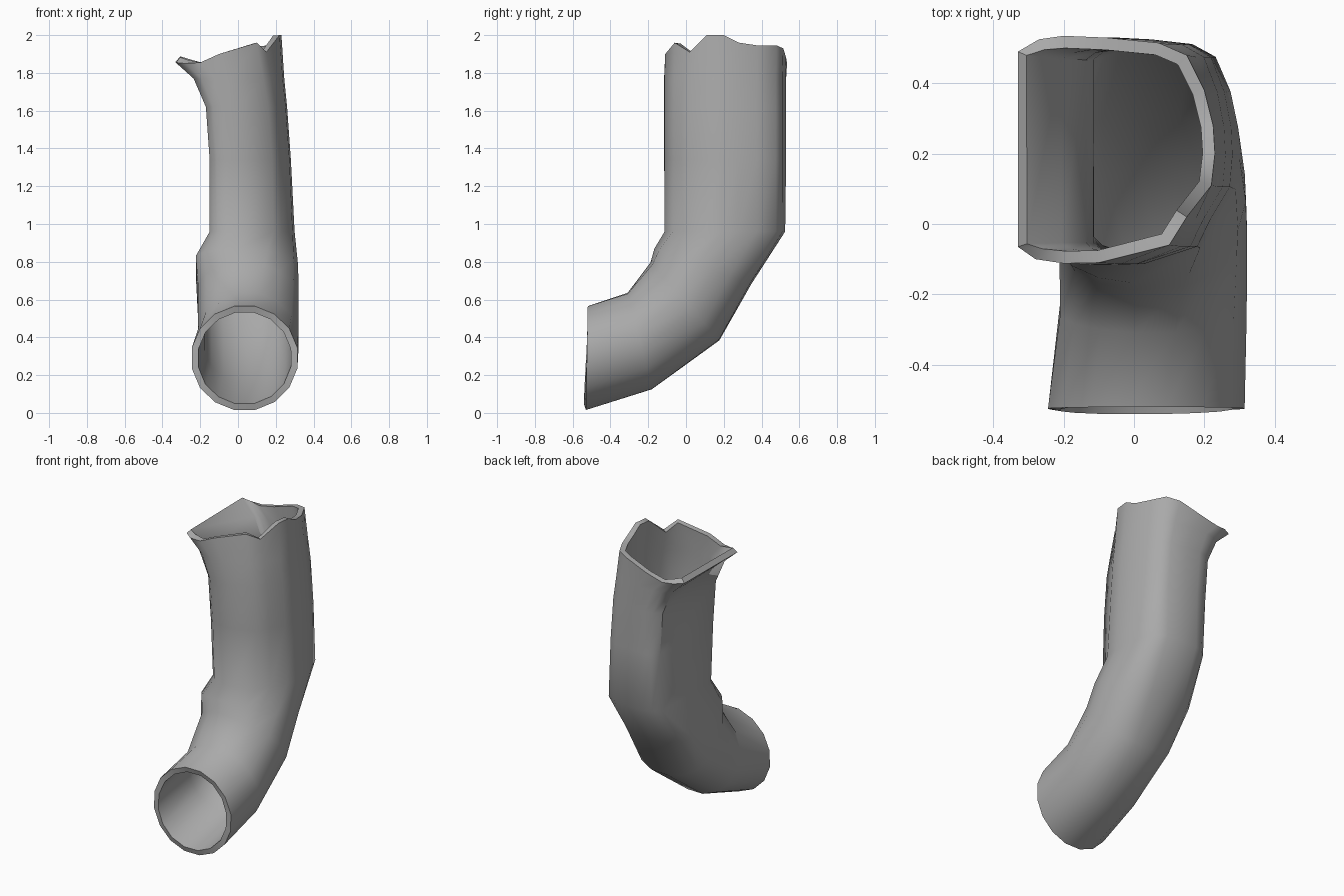
import bpy
import bmesh
from math import cos, sin, radians

cube = bpy.data.objects.get("Cube")
if cube:
    bpy.data.objects.remove(cube, do_unlink=True)

SIDES = 16

# Torn upper rim, starting at the back of the flat side
rim = [(-.33, .49, 1.86), (-.27, .525, 1.855), (-.2, .535, 1.85), (-.08, .53, 1.88),
       (.07, .515, 1.93), (.15, .48, 1.945), (.2, .38, 1.945), (.225, .28, 1.96),
       (.23, .2, 2), (.22, .11, 2), (.15, .02, 1.91), (.1, -.06, 1.96),
       (-.1, -.11, 1.9), (-.2, -.112, 1.855), (-.28, -.1, 1.85), (-.33, -.065, 1.855)]

# Cross-sections: inner bend (y, z), outer bend (y, z), x range, flatness of one side
sections = [
    ((-.52, .57), (-.53, .01), (-.25, .32), 0),
    ((-.31, .64), (-.18, .12), (-.215, .325), .1),
    ((-.19, .80), (.18, .38), (-.215, .325), .35),
    ((-.17, .87), (.35, .68), (-.225, .32), .6),
    ((-.115, .96), (.53, .96), (-.15, .30), .9),
    ((-.115, 1.34), (.53, 1.34), (-.15, .28), 1),
    ((-.115, 1.62), (.53, 1.62), (-.17, .26), 1),
    ((-.115, 1.77), (.53, 1.77), (-.235, .245), 1),
]


def section_ring(inner, outer, x_range, flat):
    """Blend a circle into the rim's D shape and fit it to the section."""
    points = []
    for i, (rx, ry, rz) in enumerate(rim):
        a = radians(180 - (i + .5) * 360 / SIDES)
        u = cos(a) * (1 - flat) + (rx + .05) / .28 * flat
        v = sin(a) * (1 - flat) + (ry - .212) / .323 * flat
        s, t = (u + 1) / 2, (v + 1) / 2
        points.append((x_range[0] + (x_range[1] - x_range[0]) * s,
                       inner[0] + (outer[0] - inner[0]) * t,
                       inner[1] + (outer[1] - inner[1]) * t))
    return points


# Loft the pipe wall
bm = bmesh.new()
rings = [[bm.verts.new(p) for p in section_ring(*s)] for s in sections]
rings.append([bm.verts.new(p) for p in rim])
for low, high in zip(rings, rings[1:]):
    for i in range(SIDES):
        j = (i + 1) % SIDES
        bm.faces.new((high[i], high[j], low[j], low[i]))
mesh = bpy.data.meshes.new("bent_pipe")
bm.to_mesh(mesh)
bm.free()
pipe = bpy.data.objects.new("bent_pipe", mesh)
bpy.context.collection.objects.link(pipe)

# Plain grey material
grey = bpy.data.materials.new("pipe grey")
grey.use_nodes = True
grey.diffuse_color = (.4, .4, .4, 1)
grey.node_tree.nodes["Principled BSDF"].inputs["Base Color"].default_value = (.4, .4, .4, 1)
mesh.materials.append(grey)

# Wall thickness, then smooth walls with crisp rims
wall = pipe.modifiers.new("wall", 'SOLIDIFY')
wall.thickness = .035
wall.offset = -1
wall.use_even_offset = True
bpy.ops.object.select_all(action='DESELECT')
pipe.select_set(True)
bpy.context.view_layer.objects.active = pipe
bpy.ops.object.modifier_apply(modifier="wall")
bpy.ops.object.shade_smooth_by_angle(angle=radians(50))
